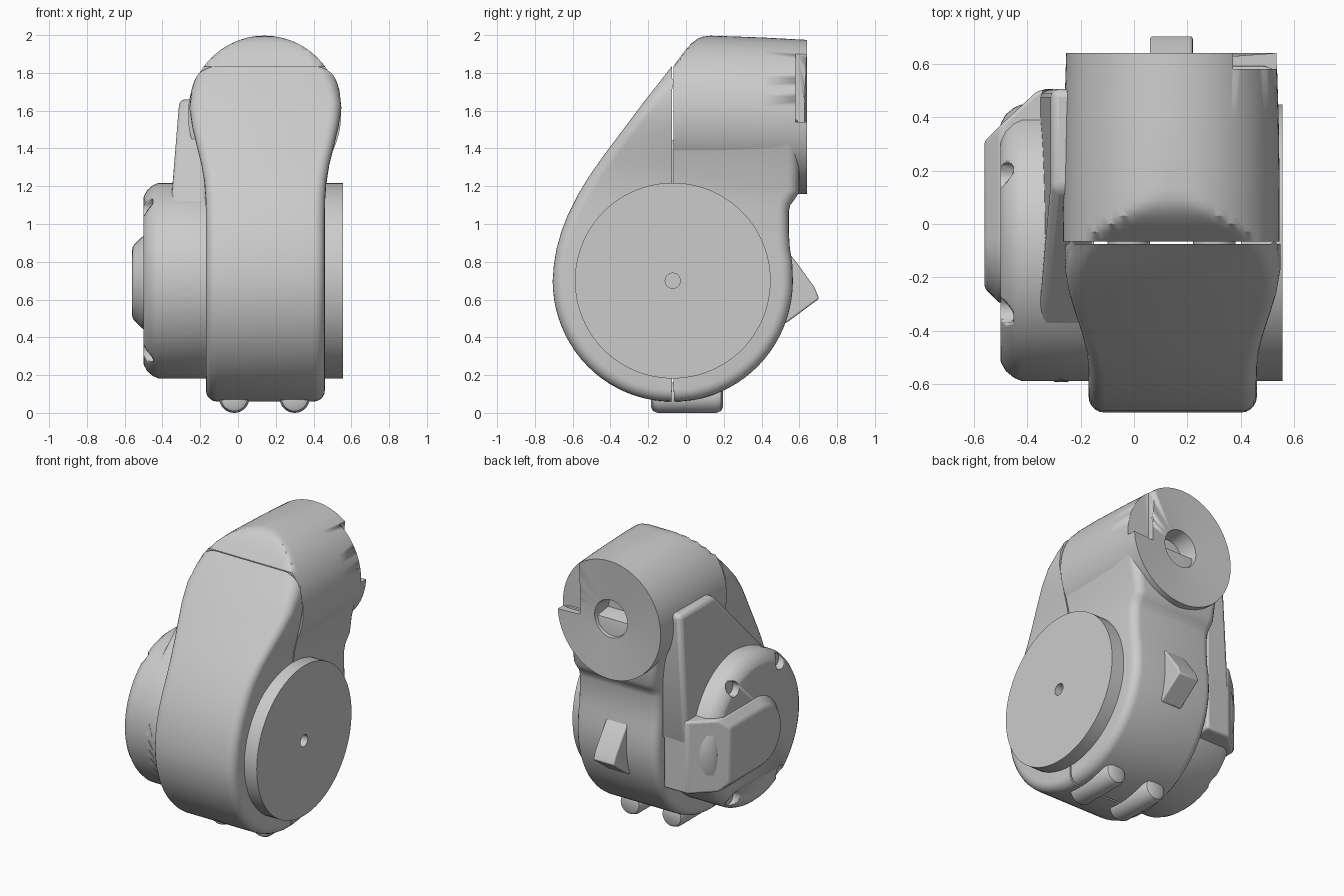
import bpy, bmesh, math

if "Cube" in bpy.data.objects:
    bpy.data.objects.remove(bpy.data.objects["Cube"])

grey = bpy.data.materials.new("light grey")
grey.diffuse_color = (0.6, 0.6, 0.6, 1)
grey.use_nodes = True
grey.node_tree.nodes["Principled BSDF"].inputs["Base Color"].default_value = grey.diffuse_color
CX, CY, CZ = 0.145, -0.07, 0.70        # body centre


def finish(bm, name, angle=35, bevel=0, cutters=()):
    """Turn a bmesh into a named, smooth-shaded part."""
    bmesh.ops.remove_doubles(bm, verts=bm.verts, dist=1e-4)
    bmesh.ops.recalc_face_normals(bm, faces=bm.faces)
    me = bpy.data.meshes.new(name)
    bm.to_mesh(me)
    bm.free()
    ob = bpy.data.objects.new(name, me)
    bpy.context.collection.objects.link(ob)
    me.materials.append(grey)
    for c in cutters:
        m = ob.modifiers.new("cut", 'BOOLEAN')
        m.operation, m.object, m.solver = 'DIFFERENCE', c, 'EXACT'
    if bevel:
        m = ob.modifiers.new("bevel", 'BEVEL')
        m.width, m.segments, m.limit_method = bevel, 3, 'ANGLE'
    bpy.ops.object.select_all(action='DESELECT')
    ob.select_set(True)
    bpy.context.view_layer.objects.active = ob
    bpy.ops.object.shade_smooth_by_angle(angle=math.radians(angle))
    return ob


def loft(rings, bm=None):
    """Skin closed rings of equal length and cap both ends."""
    bm = bm or bmesh.new()
    vs = [[bm.verts.new(p) for p in r] for r in rings]
    n = len(vs[0])
    for a, b in zip(vs, vs[1:]):
        for i in range(n):
            j = (i + 1) % n
            bm.faces.new((a[i], a[j], b[j], b[i]))
    bm.faces.new(vs[0])
    bm.faces.new(vs[-1])
    return bm


def ring(axis, pos, r, c, n=64):
    """Circle across the x or y axis; c is the centre in the other two axes."""
    out = []
    for i in range(n):
        t = math.tau * i / n
        u, v = c[0] + r * math.cos(t), c[1] + r * math.sin(t)
        out.append((pos, u, v) if axis == 'x' else (u, pos, v))
    return out


def lathe(axis, stations, c, n=64, bm=None):
    return loft([ring(axis, p, r, c, n) for p, r in stations], bm)


def as_cutter(bm, name):
    ob = finish(bm, name)
    ob.hide_render = True
    ob.hide_viewport = True
    return ob


def half_width(z):
    """Body half width: narrow below, flared near the top."""
    pts = [(0, .315), (1.1, .315), (1.2, .32), (1.3, .335), (1.4, .36), (1.5, .385),
           (1.6, .403), (1.68, .40), (1.75, .38), (1.8, .355), (1.84, .32)]
    for (a, fa), (b, fb) in zip(pts, pts[1:]):
        if z <= b:
            return fa + (fb - fa) * max(0, z - a) / (b - a)
    return pts[-1][1]


def housing_half(name, prof, seam, side, r=0.06):
    """Side profile swept across x with rounded edges, flat at the seam."""
    bm = bmesh.new()
    n = len(prof)
    normals = []
    for i in range(n):
        a, b = prof[max(i - 1, 0)], prof[min(i + 1, n - 1)]
        dy, dz = b[0] - a[0], b[1] - a[1]
        l = math.hypot(dy, dz)
        normals.append((-dz / l * side, dy / l * side))
    normals[0], normals[-1] = (0, 1), (0, -1)
    steps = [math.pi / 2 * k / 5 for k in range(6)]
    stations = [(-1, a) for a in reversed(steps)] + [(1, a) for a in steps]
    grid = []
    for s, a in stations:
        row = []
        for (y, z), (ny, nz) in zip(prof, normals):
            d = r * (1 - math.cos(a))
            zz = z + nz * d
            x = CX + s * (half_width(zz) - r * (1 - math.sin(a)))
            row.append(bm.verts.new((x, y + ny * d, zz)))
        grid.append(row)
    for a, b in zip(grid, grid[1:]):
        for i in range(n - 1):
            bm.faces.new((a[i], a[i + 1], b[i + 1], b[i]))
    for row in (grid[0], grid[-1]):          # side walls back to the seam
        inner = [bm.verts.new((v.co.x, seam, v.co.z)) for v in row]
        for i in range(n - 1):
            bm.faces.new((row[i], row[i + 1], inner[i + 1], inner[i]))
    bmesh.ops.remove_doubles(bm, verts=bm.verts, dist=1e-4)
    bmesh.ops.holes_fill(bm, edges=[e for e in bm.edges if e.is_boundary], sides=0)
    return finish(bm, name)


def arc(side, count=20):
    """Quarter arc from the bottom of the body to its widest point."""
    return [(CY + side * (0.006 + 0.63 * math.sin(t)), CZ - 0.64 * math.cos(t))
            for t in [math.pi / 2 * i / count for i in range(count + 1)]]


# two housing halves with a thin seam between them
front = arc(-1) + [(-.70, .78), (-.685, .87), (-.66, .96), (-.625, 1.05), (-.575, 1.15),
                   (-.515, 1.25), (-.445, 1.35), (-.37, 1.45), (-.295, 1.55), (-.22, 1.65),
                   (-.145, 1.745), (-.11, 1.79), (-.075, 1.835)]
housing_half("front_housing", front, -.075, -1)
back = arc(1) + [(.562, .8), (.55, .87), (.545, .95), (.545, 1.07), (.552, 1.1), (.575, 1.13),
                 (.60, 1.17), (.60, 1.3), (.60, 1.4), (.60, 1.5), (.59, 1.55), (.5, 1.58), (-.066, 1.58)]
housing_half("back_housing", back, -.066, 1)

# upper motor barrel: top rounded down to the seam, bore and corner notch at the rear
bm = bmesh.new()
bmesh.ops.create_cube(bm, size=1)
for v in bm.verts:
    v.co = (.47 + v.co.x * .2, .63 + v.co.y * .1, 1.725 + v.co.z * .37)
notch = as_cutter(bm, "notch_cutter")
rings = []
for y, r, top in [(-.066, .42, 1.835), (-.03, .42, 1.885), (0, .42, 1.925), (.03, .42, 1.957),
                  (.06, .42, 1.98), (.09, .42, 1.992), (.13, .42, 2), (.4, .416, 2),
                  (.64, .408, 2), (.62, .13, 2), (.50, .11, 2)]:
    cz = 1.577 - .02 * max(0, y - .13)
    rings.append([(.14 + (x - .14) * .965, yy, min(z, top)) for x, yy, z in ring('y', y, r, (.14, cz), 96)])
finish(loft(rings), "motor_barrel", cutters=[notch])

# wheel on the right with a small hub hole
finish(lathe('x', [(.40, .518), (.555, .518), (.555, .04), (.50, .04)], (CY, CZ), 96), "right_wheel")

# left cover: round case with four screw recesses near the rim
bm = bmesh.new()
for sy in (-1, 1):
    for sz in (-1, 1):
        lathe('x', [(-.6, .05), (-.45, .05)], (CY + sy * .25, CZ + sz * .38), 16, bm)
screws = as_cutter(bm, "screw_cutter")
case = [(-.15, .518), (-.42, .518), (-.45, .505), (-.48, .48), (-.497, .45), (-.50, .44)]
finish(lathe('x', case, (CY, CZ), 96), "left_cover", cutters=[screws])

# row of small triangular vent plates on the front of the cover
bm = bmesh.new()
for z, s in ((.37, .012), (.44, .022), (.52, .025), (.585, .025), (.65, .03), (.75, .04)):
    tri = [(-.30, z - s), (-.245, z - s), (-.272, z + s)]
    surf = [CY - math.sqrt(.518 ** 2 - (w - CZ) ** 2) for _, w in tri]
    loft([[(x, y + d, w) for (x, w), y in zip(tri, surf)] for d in (-.003, .005)], bm)
finish(bm, "cover_vents")


# raised pad on the cover, round in front and sloping away at the rear
def pad_ring(x, r, rear):
    pts = [(x, -.05 - r * math.sin(t), CZ - .01 + r * math.cos(t))
           for t in [math.pi * i / 20 for i in range(21)]]
    return pts + [(x, rear, CZ - .01 - r), (x, rear, CZ - .01 + r)]


finish(loft([pad_ring(-.18, .25, .505), pad_ring(-.36, .25, .50), pad_ring(-.50, .25, .37),
             pad_ring(-.56, .19, .31)]), "cover_pad", bevel=.015)

# tall arm rising from the cover, thinner toward its top
outline = [(.505, 1.66), (.13, 1.66), (-.40, 1.09), (-.35, .6), (.35, .5), (.505, .8)]
finish(loft([[(-.16, y, z) for y, z in outline],
             [(-.31 - .05 * min(1, (1.66 - z) / .45), y, z) for y, z in outline]]),
       "cover_arm", bevel=.03)

# two rounded feet
for side, x in (("left", -.02), ("right", .30)):
    finish(lathe('y', [(-.185, .05), (-.175, .07), (-.15, .08), (.16, .08), (.185, .07), (.195, .05)],
                 (x, .08), 32), side + "_foot")

# pointed lug on the back
lug = [(.45, .95), (.575, .81), (.68, .665), (.705, .605), (.53, .475), (.45, .475)]
finish(loft([[(x, y, z) for y, z in lug] for x in (.06, .22)]), "rear_lug", bevel=.01)
